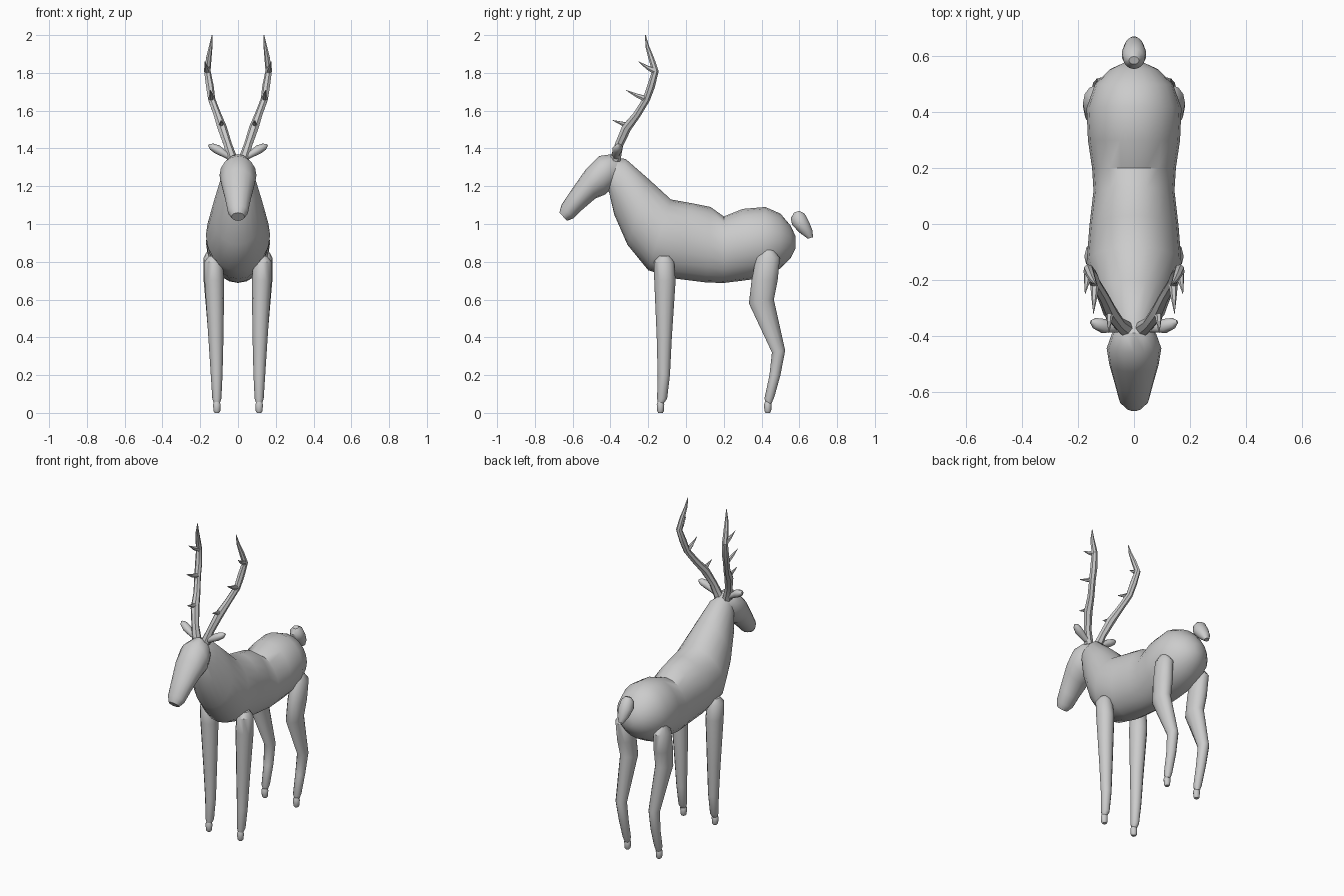
import bpy, bmesh, math, random
from mathutils import Vector

random.seed(3)


def loft(name, rings, sides=16, mirror=False, angle=40):
    """Skin a list of elliptical rings given as (centre, axis_u, axis_v)."""
    bm = bmesh.new()
    loops = []
    for c, u, v in rings:
        loop = []
        for i in range(sides):
            a = 2 * math.pi * i / sides
            loop.append(bm.verts.new(c + u * math.cos(a) + v * math.sin(a)))
        loops.append(loop)
    for a, b in zip(loops, loops[1:]):
        for i in range(sides):
            j = (i + 1) % sides
            bm.faces.new((a[i], a[j], b[j], b[i]))
    bm.faces.new(loops[0])
    bm.faces.new(loops[-1])
    bmesh.ops.recalc_face_normals(bm, faces=bm.faces)
    me = bpy.data.meshes.new(name)
    bm.to_mesh(me)
    bm.free()
    ob = bpy.data.objects.new(name, me)
    bpy.context.collection.objects.link(ob)
    bpy.ops.object.select_all(action='DESELECT')
    ob.select_set(True)
    bpy.context.view_layer.objects.active = ob
    bpy.ops.object.shade_smooth_by_angle(angle=math.radians(angle))
    if mirror:
        ob.modifiers.new("mirror", 'MIRROR').use_bisect_axis[0] = False
    return ob


def side_rings(rows):
    """Rows of (y1, z1, y2, z2, half width, x): two silhouette points per ring."""
    out = []
    for y1, z1, y2, z2, w, x in rows:
        p, q = Vector((x, y1, z1)), Vector((x, y2, z2))
        out.append(((p + q) / 2, (p - q) / 2, Vector((w, 0, 0))))
    return out


def tube_rings(points, radii, squash=1.0, jitter=0.0):
    """Rings that follow a path."""
    pts = [Vector(p) for p in points]
    out = []
    for i, (p, r) in enumerate(zip(pts, radii)):
        d = (pts[min(i + 1, len(pts) - 1)] - pts[max(i - 1, 0)]).normalized()
        u = d.cross(Vector((0, 1, 0.01))).normalized()
        v = d.cross(u)
        k = 1 + random.uniform(-jitter, jitter)
        out.append((p, u * r * k, v * r * squash * k))
    return out


# Body and neck in one skin
loft("body", side_rings([
    (-.40, 1.35, -.41, 1.18, .06, 0), (-.32, 1.345, -.38, 1.05, .095, 0),
    (-.20, 1.24, -.31, .89, .135, 0), (-.08, 1.13, -.20, .755, .17, 0),
    (.03, 1.11, -.05, .71, .16, 0), (.13, 1.09, .11, .69, .145, 0),
    (.20, 1.04, .20, .688, .15, 0), (.30, 1.08, .30, .70, .165, 0),
    (.42, 1.09, .41, .715, .17, 0), (.50, 1.055, .50, .765, .14, 0),
    (.555, .99, .555, .82, .085, 0), (.58, .935, .58, .87, .03, 0)]), 20)

# Head
loft("head", side_rings([
    (-.33, 1.33, -.36, 1.22, .045, 0), (-.39, 1.37, -.40, 1.18, .08, 0),
    (-.46, 1.36, -.43, 1.155, .098, 0), (-.53, 1.29, -.48, 1.135, .088, 0),
    (-.60, 1.19, -.55, 1.075, .068, 0), (-.66, 1.10, -.595, 1.03, .054, 0),
    (-.67, 1.06, -.63, 1.017, .034, 0)]))

# Tail
loft("tail", side_rings([
    (.572, 1.06, .60, 1.07, .018, 0), (.555, 1.03, .628, 1.055, .038, 0),
    (.562, .995, .652, 1.01, .045, 0), (.60, .955, .67, .965, .035, 0),
    (.645, .922, .672, .93, .015, 0)]), 14)

# Legs
loft("front_leg", side_rings([
    (-.145, .83, -.085, .83, .025, .13), (-.17, .80, -.063, .80, .048, .13),
    (-.168, .70, -.055, .70, .052, .125), (-.155, .40, -.075, .40, .040, .117),
    (-.15, .20, -.085, .20, .031, .113), (-.153, .075, -.10, .075, .024, .112),
    (-.148, .05, -.118, .05, .015, .112)]), 12, True)
loft("back_leg", side_rings([
    (.405, .865, .465, .86, .025, .135), (.37, .82, .497, .82, .048, .135),
    (.347, .70, .485, .70, .052, .13), (.333, .58, .465, .60, .047, .125),
    (.455, .32, .525, .33, .033, .117), (.442, .20, .50, .20, .029, .113),
    (.415, .075, .468, .085, .024, .112), (.425, .05, .453, .05, .015, .112)]),
    12, True)

# Hooves
for name, y in (("front_hoof", -.135), ("back_hoof", .433)):
    loft(name, side_rings([
        (y - .014, .06, y + .014, .06, .015, .112),
        (y - .02, .045, y + .02, .045, .021, .112),
        (y - .018, .01, y + .018, .01, .019, .112),
        (y - .012, 0, y + .012, 0, .012, .112)]), 10, True)

# Ears
loft("ear", tube_rings(
    [(.035, -.37, 1.35), (.07, -.37, 1.37), (.11, -.365, 1.395),
     (.14, -.355, 1.41), (.155, -.35, 1.418)],
    [.015, .018, .024, .018, .005], 1.1), 10, True)

# Antlers: knobbly main beam and three forward tines
beam = [(.03, -.375, 1.34), (.055, -.355, 1.42), (.085, -.315, 1.51),
        (.11, -.26, 1.58), (.14, -.21, 1.66), (.15, -.185, 1.73),
        (.163, -.162, 1.81), (.155, -.185, 1.88), (.145, -.205, 1.94),
        (.137, -.215, 2.0)]
loft("antler_beam", tube_rings(
    beam, [.032, .026, .024, .022, .021, .019, .018, .014, .010, .002],
    1.0, .12), 7, True, 30)
tines = [((.085, -.30, 1.52), (.088, -.34, 1.532), (.09, -.39, 1.55)),
         ((.14, -.205, 1.66), (.142, -.26, 1.68), (.145, -.32, 1.71)),
         ((.163, -.165, 1.81), (.168, -.205, 1.828), (.175, -.25, 1.86))]
for i, t in enumerate(tines):
    loft(f"antler_tine_{i + 1}", tube_rings(t, [.018, .011, .001]), 6, True, 30)
